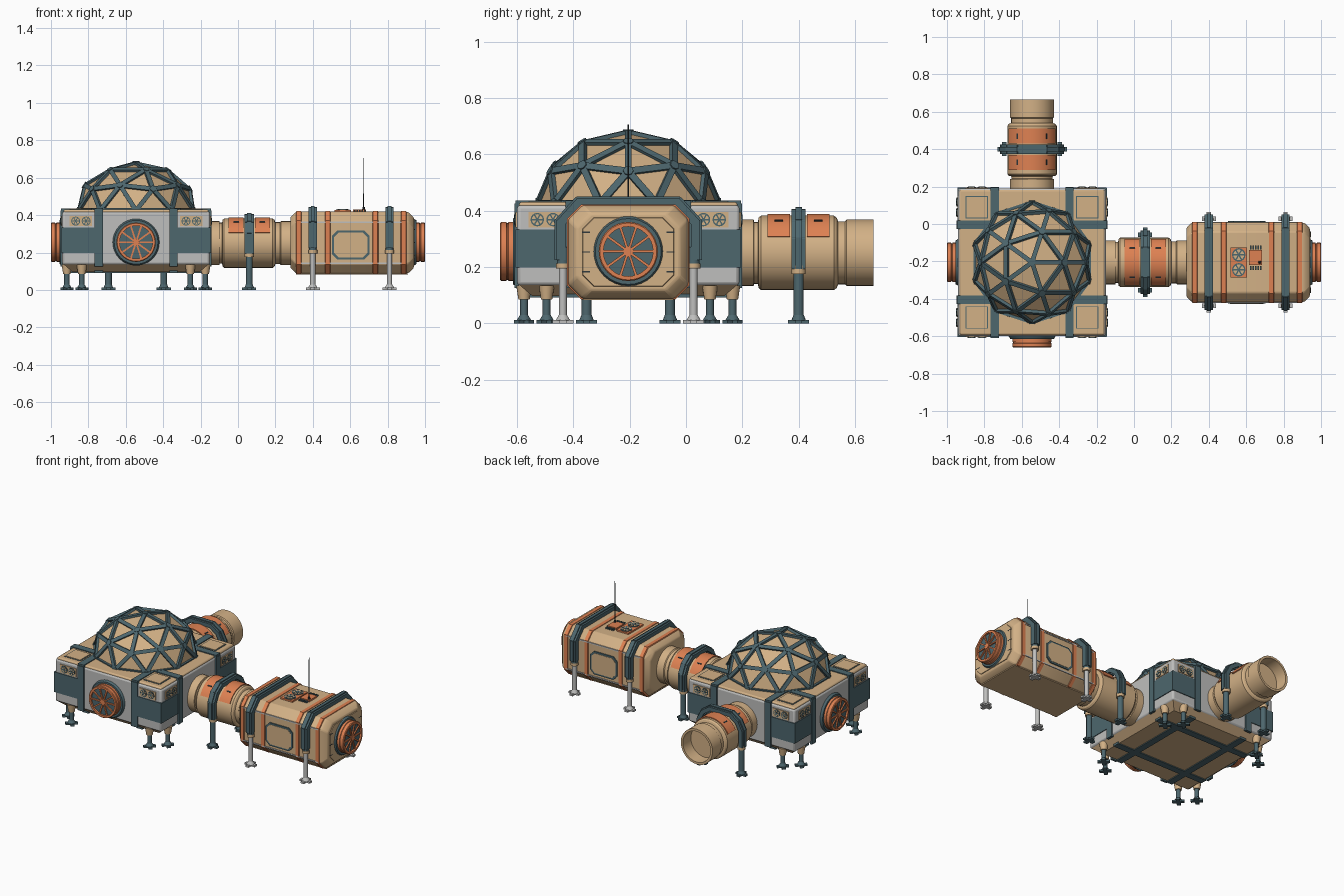
import bpy, bmesh
from math import sin, cos, pi, radians
from mathutils import Matrix, Vector

cube = bpy.data.objects.get("Cube")
if cube:
    bpy.data.objects.remove(cube, do_unlink=True)

COLORS = {"tan": (.65, .44, .24), "orange": (.73, .22, .085), "teal": (.075, .135, .155),
          "light_grey": (.52, .52, .51), "dark": (.03, .04, .045)}
MATS = {}
for key, rgb in COLORS.items():
    m = bpy.data.materials.new(key)
    m.use_nodes = True
    m.diffuse_color = (*rgb, 1)
    m.node_tree.nodes["Principled BSDF"].inputs["Base Color"].default_value = (*rgb, 1)
    MATS[key] = m

parts = {}


def part(name, mat):
    """Mesh that collects every piece of one named part."""
    if name not in parts:
        parts[name] = (bmesh.new(), mat)
    return parts[name][0]


def frame(origin, d):
    """Local z points along d, local y points up."""
    z = Vector(d)
    y = Vector((0, 1, 0)) if abs(z.z) > .5 else Vector((0, 0, 1))
    return Matrix.Translation(origin) @ Matrix((y.cross(z), y, z)).transposed().to_4x4()


def box(bm, M, c, s):
    return bmesh.ops.create_cube(bm, size=1, matrix=M @ Matrix.Translation(c) @ Matrix.Diagonal((*s, 1)))["verts"]


def beam(bm, p, q, w, h, normal):
    z = (q - p).normalized()
    x = Vector(normal).cross(z).normalized()
    R = Matrix((x, z.cross(x), z)).transposed().to_4x4()
    box(bm, Matrix.Translation((p + q) / 2) @ R, (0, 0, 0), (w, h, (q - p).length))


def cyl(bm, M, c, r, h, r2=None, seg=16):
    """Cylinder or cone standing on c along local z."""
    bmesh.ops.create_cone(bm, cap_ends=True, segments=seg, radius1=r, radius2=r if r2 is None else r2,
                          depth=h, matrix=M @ Matrix.Translation(Vector(c) + Vector((0, 0, h / 2))))


def lathe(bm, M, profile, half=180, seg=32):
    """Turn (radius, z) points about local z, over +-half degrees from local up."""
    rows = []
    for i in range(seg + 1):
        a = radians(half) * (2 * i / seg - 1)
        rows.append([bm.verts.new(M @ Vector((r * sin(a), r * cos(a), z))) for r, z in profile])
    for a, b in zip(rows, rows[1:]):
        for i in range(len(profile) - 1):
            bm.faces.new((a[i], a[i + 1], b[i + 1], b[i]))
    if half < 180:
        bm.faces.new(rows[0])
        bm.faces.new(rows[-1])
    bmesh.ops.remove_doubles(bm, verts=bm.verts, dist=.0002)


def octo(bm, M, hx, hy, c, rings):
    """Loft a corner-cut rectangle through (inset, z) rings."""
    loops = []
    for k, z in rings:
        a, b = hx - k, hy - k
        pts = [(a, b - c), (a - c, b), (c - a, b), (-a, b - c), (-a, c - b), (c - a, -b), (a - c, -b), (a, c - b)]
        loops.append([bm.verts.new(M @ Vector((x, y, z))) for x, y in pts])
    for p, q in zip(loops, loops[1:]):
        for i in range(8):
            bm.faces.new((p[i], p[(i + 1) % 8], q[(i + 1) % 8], q[i]))
    bm.faces.new(loops[0][::-1])
    bm.faces.new(loops[-1])


def leg(name, mat, x, y, top, r=.014):
    bm = part(name, mat)
    M = Matrix.Translation((x, y, 0))
    for s in ((.075, .024, .012), (.024, .075, .012)):
        box(bm, M @ Matrix.Rotation(pi / 4 if name == "hub_legs" else 0, 4, 'Z'), (0, 0, .006), s)
    cyl(bm, M, (0, 0, .01), .026, .02, r)
    cyl(bm, M, (0, 0, .02), r, top - .02)


def fan(M, x, y, z, r):
    cyl(part("fan_rings", "teal"), M, (x, y, z), r, .003)
    cyl(part("fan_discs", "tan"), M, (x, y, z + .001), r * .8, .003)
    for k in range(3):
        R = M @ Matrix.Translation((x, y, z + .004)) @ Matrix.Rotation(k * pi / 3, 4, 'Z')
        box(part("fan_blades", "teal"), R, (0, 0, 0), (r * 1.6, r * .2, .003))


def hatch(M):
    cyl(part("hatch_collars", "teal"), M, (0, 0, 0), .125, .014, .117, 32)
    lathe(part("hatch_rims", "orange"), M,
          [(.1, .01), (.105, .014), (.105, .03), (.101, .032), (.101, .036), (.105, .038), (.105, .056), (.101, .06), (.088, .06), (.088, .04)])
    cyl(part("hatch_faces", "teal"), M, (0, 0, .03), .092, .018, seg=32)
    for k in range(5):
        box(part("hatch_spokes", "orange"), M @ Matrix.Rotation(k * pi / 5, 4, 'Z'), (0, 0, .05), (.18, .009, .012))
    cyl(part("hatch_hubs", "orange"), M, (0, 0, .045), .018, .015)


def arch(name, M, pts, z, w, t):
    """Mirrored strap over a body, from local (x, y) points on one side."""
    pts = [Vector((x, y, z)) for x, y in pts] + [Vector((-x, y, z)) for x, y in pts[::-1]]
    rot = M.to_3x3()
    for p, q in zip(pts, pts[1:]):
        d = (q - p).normalized()
        n = rot @ Vector((-d.y, d.x, 0))
        e = d * t * .25
        beam(part(name, "teal"), M @ (p - e), M @ (q + e), w, t, n)
        beam(part(name + "_ridge", "teal"), M @ (p - e), M @ (q + e), w * .45, t + .014, n)


def connector(M, tail):
    lathe(part("connector_tubes", "tan"), M,
          [(.118, -.01), (.118, .05), (.11, .052), (.11, .065), (.125, .068), (.132, .076), (.132, .335),
           (.125, .345), (.112, .35), (.112, .375)] + tail)
    for z in (.1, .24):
        lathe(part("connector_plates", "orange"), M, [(.13, z), (.138, z), (.138, z + .08), (.13, z + .08)], 65, 20)
        for s in (-1, 1):
            R = M @ Matrix.Rotation(s * .6, 4, 'Z')
            box(part("plate_latches", "dark"), R, (0, .138, z + .04), (.008, .006, .03))
    arch("connector_arch", M, [(.156, -.05), (.156, .05), (.128, .105), (.075, .142)], .21, .05, .026)
    for s in (-1, 1):
        p = M @ Vector((s * .148, 0, .21))
        leg("connector_legs", "teal", p.x, p.y, .22, .018)
        cyl(part("connector_leg_sockets", "tan"), Matrix.Translation(p), (0, 0, -.075), .025, .03)


# Hub body with roof slab and tapered belly
HX, HY, H = -.545, -.205, .395
hub = Matrix.Translation((HX, HY, 0))
box(part("hub_walls", "light_grey"), hub, (0, 0, .277), (H * 2, H * 2, .285))
box(part("hub_roof", "tan"), hub, (0, 0, .42), (.775, .775, .02))
for v in box(part("hub_belly", "tan"), hub, (0, 0, .117), (.775, .775, .04)):
    if v.co.z < .11:
        v.co = Vector((HX + (v.co.x - HX) * .88, HY + (v.co.y - HY) * .88, v.co.z))
for s in (-.2, .2):
    for z, w, n in ((.427, .8, "hub_roof_bands"), (.1, .7, "hub_belly_bands")):
        box(part(n, "teal"), hub, (s, 0, z), (.045, w, .018))
        box(part(n, "teal"), hub, (0, s, z), (w, .045, .018))
    for t in (-.295, .295):
        sx = .295 if s > 0 else -.295
        box(part("roof_panel_frames", "teal"), hub, (sx, t, .43), (.12, .12, .004))
        box(part("roof_panels", "tan"), hub, (sx, t, .432), (.11, .11, .006))

# Four hub walls: bands, corner panels, fan vents
for d in ((1, 0, 0), (-1, 0, 0), (0, 1, 0), (0, -1, 0)):
    M = frame((HX + d[0] * H, HY + d[1] * H, 0), d)
    for s in (-1, 1):
        box(part("wall_bands", "teal"), M, (s * .2, .275, .001), (.045, .3, .016))
        box(part("wall_panels", "teal"), M, (s * .305, .265, .001), (.185, .135, .008))
        box(part("vent_plates", "tan"), M, (s * .295, .368, .001), (.12, .055, .008))
        for k in (-.028, .028):
            fan(M, s * .295 + k, .368, .005, .024)

# Hub legs, a pair at every corner
for sx in (-1, 1):
    for sy in (-1, 1):
        for a, b in ((.37, .29), (.29, .37)):
            x, y = HX + sx * a, HY + sy * b
            leg("hub_legs", "teal", x, y, .11)
            cyl(part("hub_leg_sockets", "tan"), Matrix.Translation((x, y, 0)), (0, 0, .085), .02, .05, .028)

# Geodesic dome and its struts
dome = part("dome_panels", "tan")
bmesh.ops.create_icosphere(dome, subdivisions=2, radius=1)
bmesh.ops.delete(dome, geom=[v for v in dome.verts if v.co.z < -.05], context='VERTS')
bmesh.ops.transform(dome, matrix=Matrix.Translation((HX, HY, .425)) @ Matrix.Diagonal((.318, .318, .25, 1)), verts=dome.verts)
for e in dome.edges:
    p, q = (v.co for v in e.verts)
    beam(part("dome_struts", "teal"), p, q, .024, .024, (p + q) / 2 - Vector((HX, HY, .42)))
for v in dome.verts:
    n = (v.co - Vector((HX, HY, .38))).normalized()
    R = Matrix.Translation(v.co - n * .012) @ n.to_track_quat('Z', 'Y').to_matrix().to_4x4()
    cyl(part("dome_joints", "teal"), R, (0, 0, 0), .018, .025, seg=8)

# Connectors: one leads to the cabin, one ends open
connector(frame((-.15, HY, .25), (1, 0, 0)), [(.118, .38), (.118, .45)])
connector(frame((HX, .19, .25), (0, 1, 0)),
          [(.118, .38), (.118, .475), (.103, .475), (.103, .39), (0, .39)])

# Cabin shell with stripes
C = frame((.28, HY, .253), (1, 0, 0))
octo(part("cabin_shell", "tan"), C, .213, .165, .05, [(.03, 0), (.005, .025), (0, .04), (0, .62), (.005, .635), (.03, .66)])
octo(part("cabin_end_plate", "tan"), C, .165, .125, .04, [(0, .65), (.004, .664)])
for x in (.03, .185, .44, .59):
    octo(part("cabin_stripes", "orange"), C, .217, .168, .05, [(.004, x), (0, x + .003), (0, x + .027), (.004, x + .03)])
box(part("cabin_keel", "tan"), C, (0, -.168, .33), (.32, .006, .6))
for s in (-1, 1):
    for y in (-.07, 0, .07):
        box(part("end_ribs", "dark"), C, (s * .15, y, .663), (.03, .004, .004))
    for y in (-.11, .11):
        box(part("cabin_rails", "light_grey"), C, (s * .214, y, .33), (.006, .008, .56))

# Cabin straps and adjustable legs
for x in (.4, .81):
    arch("cabin_arch", C, [(.238, -.02), (.238, .105), (.175, .174)], x - .28, .045, .032)
    for s in (-1, 1):
        y = HY + s * .232
        M = Matrix.Translation((x, y, 0))
        leg("cabin_legs", "light_grey", x, y, .24, .014)
        cyl(part("cabin_leg_sockets", "tan"), M, (0, 0, .195), .024, .018)
        cyl(part("cabin_leg_sleeves", "teal"), M, (0, 0, .21), .021, .06)

# Side windows
for y, d in ((HY - .213, -1), (HY + .213, 1)):
    M = frame((.603, y, .24), (0, d, 0))
    octo(part("window_frames", "teal"), M, .1, .077, .028, [(0, -.005), (0, .007)])
    octo(part("window_panes", "tan"), M, .089, .066, .024, [(0, 0), (0, .009)])

# Roof equipment and antenna
R = frame((.56, HY, .418), (0, 0, 1))
box(part("roof_unit", "orange"), R, (0, 0, .004), (.09, .16, .012))
for y in (-.04, .04):
    fan(R, 0, y, .01, .036)
box(part("roof_box", "orange"), R, (.09, .025, .004), (.07, .08, .014))
for k in range(5):
    for y in (-.03, .08):
        box(part("roof_vent_slots", "teal"), R, (.065 + k * .013, y, .004), (.007, .02, .01))
cyl(part("antenna_base", "dark"), R, (.112, 0, 0), .01, .025, .006, 8)
cyl(part("antenna", "dark"), R, (.112, 0, .02), .003, .268, .002, 6)

# Hatches
hatch(frame((HX - H, HY, .255), (-1, 0, 0)))
hatch(frame((HX, HY - H, .255), (0, -1, 0)))
hatch(frame((.94, HY, .255), (1, 0, 0)))

# Turn the collected parts into objects
SOFT = {"hub_walls": .012, "hub_roof": .008, "cabin_shell": .006}
for name, (bm, mat) in parts.items():
    bmesh.ops.recalc_face_normals(bm, faces=bm.faces)
    me = bpy.data.meshes.new(name)
    bm.to_mesh(me)
    bm.free()
    me.materials.append(MATS[mat])
    ob = bpy.data.objects.new(name, me)
    bpy.context.collection.objects.link(ob)
    if name in SOFT:
        bev = ob.modifiers.new("Bevel", 'BEVEL')
        bev.width, bev.segments = SOFT[name], 2
    if not name.startswith("dome"):
        bpy.ops.object.select_all(action='DESELECT')
        ob.select_set(True)
        bpy.context.view_layer.objects.active = ob
        bpy.ops.object.shade_smooth_by_angle(angle=radians(30))
